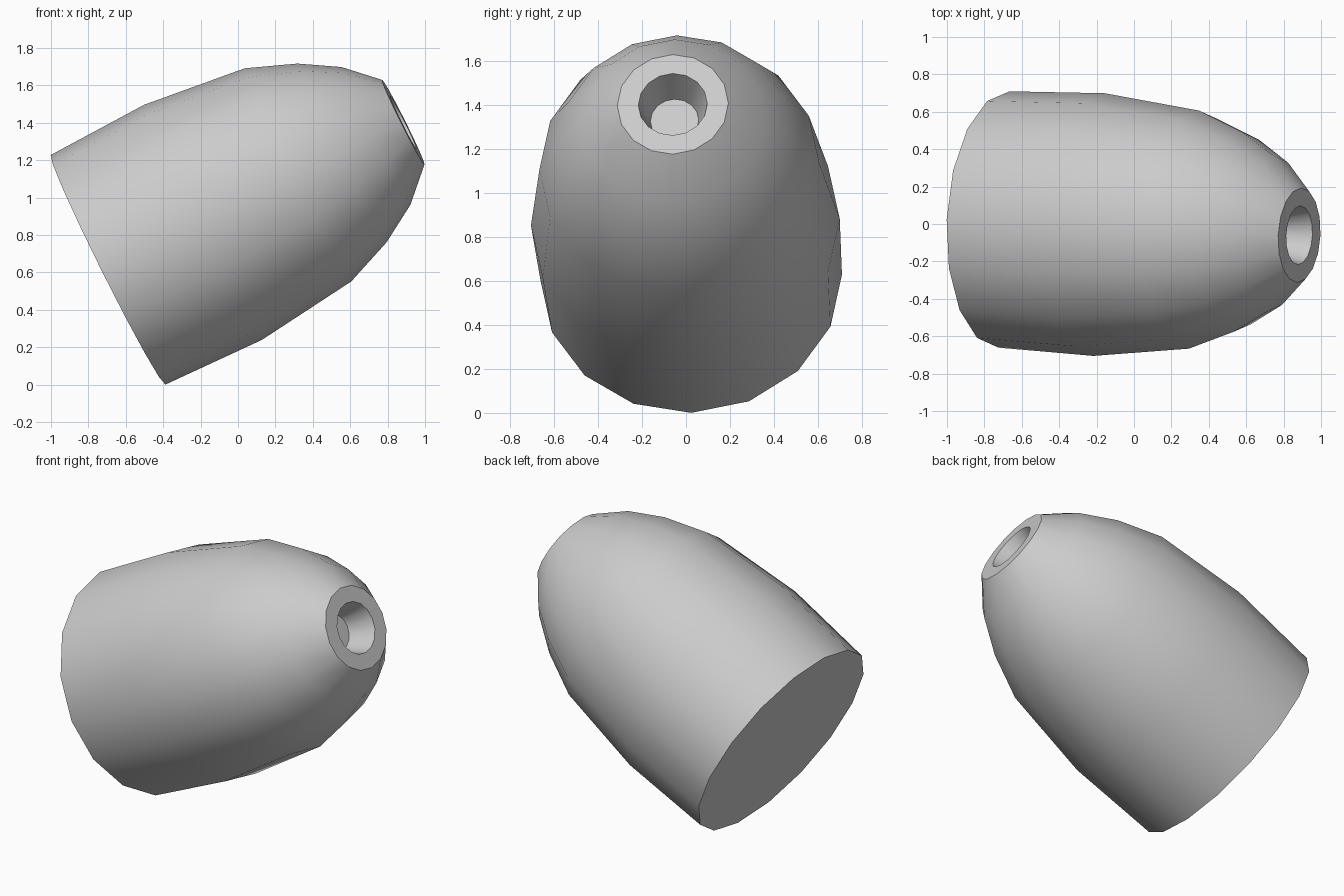
import bpy, bmesh, math
from mathutils import Matrix, Vector

if "Cube" in bpy.data.objects:
    bpy.data.objects.remove(bpy.data.objects["Cube"])

SIDES = 16

# Tilted axis: base centre to nose centre
base = Vector((-0.695, 0.024, 0.614))
nose = Vector((0.884, -0.06, 1.403))
axis = (nose - base).normalized()
up = Vector((-0.447, 0, 0.894))
up = (up - axis * up.dot(axis)).normalized()
side = axis.cross(up)
frame = Matrix((up, side, axis)).transposed().to_4x4()
frame.translation = base

# Profile (radius, distance along axis): outer shell, nose rim, tapered recess
profile = [(0.686, 0), (0.703, 0.568), (0.637, 1.137), (0.534, 1.40),
           (0.412, 1.603), (0.253, 1.767), (0.157, 1.767), (0.110, 1.60)]

bm = bmesh.new()
rings = []
for r, h in profile:
    rings.append([bm.verts.new((r * math.cos(2 * math.pi * i / SIDES),
                                r * math.sin(2 * math.pi * i / SIDES), h))
                  for i in range(SIDES)])
for a, b in zip(rings, rings[1:]):
    for i in range(SIDES):
        j = (i + 1) % SIDES
        bm.faces.new((a[i], a[j], b[j], b[i]))
# Flat base and recess floor
bm.faces.new(rings[0][::-1])
bm.faces.new(rings[-1])
bmesh.ops.transform(bm, matrix=frame, verts=bm.verts)
bmesh.ops.recalc_face_normals(bm, faces=bm.faces)

mesh = bpy.data.meshes.new("rounded_shell")
bm.to_mesh(mesh)
bm.free()
shell = bpy.data.objects.new("rounded_shell", mesh)
bpy.context.collection.objects.link(shell)
bpy.context.view_layer.objects.active = shell
shell.select_set(True)
bpy.ops.object.shade_smooth_by_angle(angle=math.radians(35))
